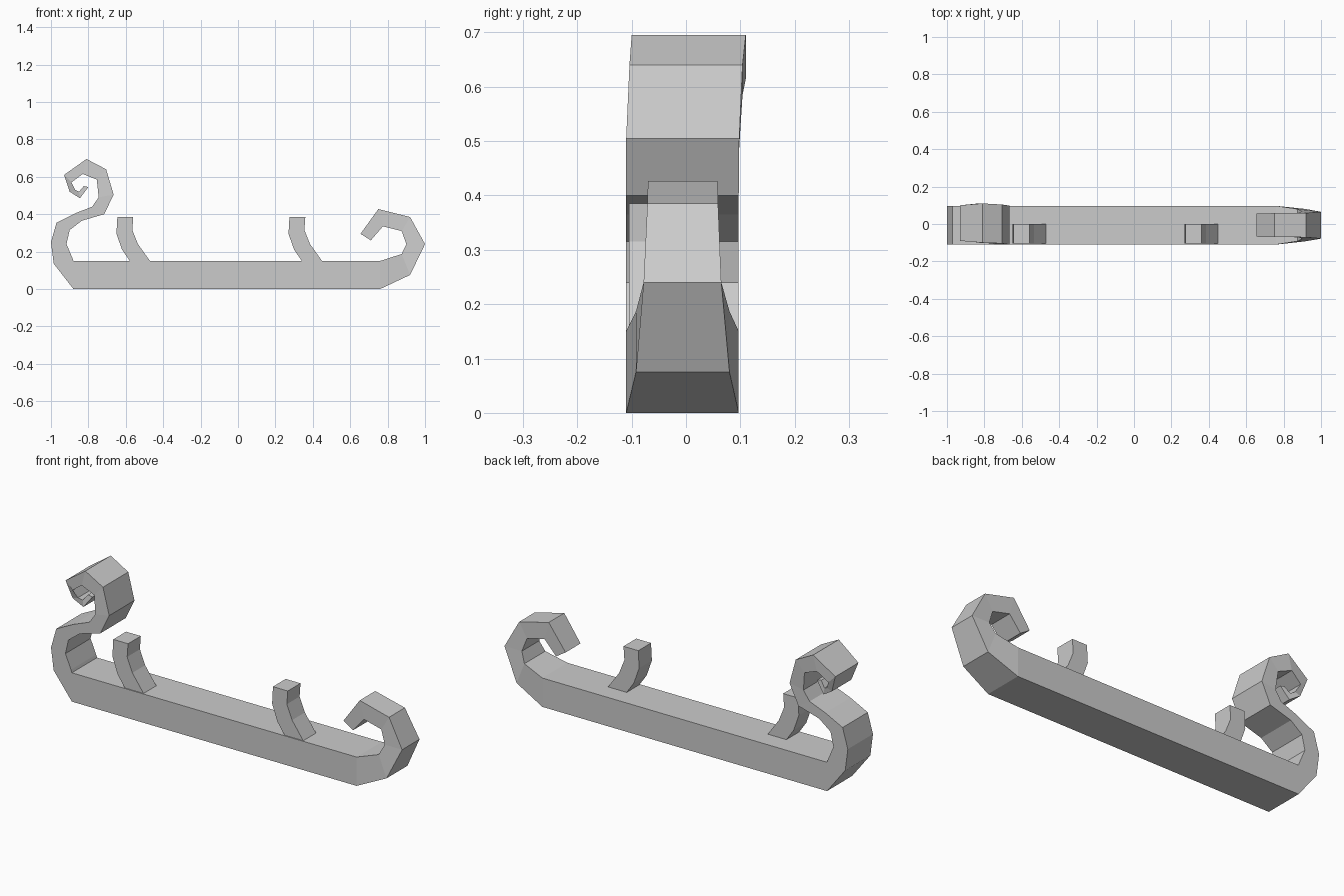
import bpy, bmesh


def ribbon(name, stations):
    """Four-sided bar through stations (x1, z1, x2, z2, y_front, y_back)."""
    bm = bmesh.new()
    rings = [[bm.verts.new(p) for p in ((a, f, b), (c, f, d), (c, k, d), (a, k, b))]
             for a, b, c, d, f, k in stations]
    for r, s in zip(rings, rings[1:]):
        for i in range(4):
            j = (i + 1) % 4
            bm.faces.new((r[i], r[j], s[j], s[i]))
    bm.faces.new(rings[0])
    bm.faces.new(rings[-1][::-1])
    bmesh.ops.recalc_face_normals(bm, faces=bm.faces)
    me = bpy.data.meshes.new(name)
    bm.to_mesh(me)
    bm.free()
    ob = bpy.data.objects.new(name, me)
    bpy.context.collection.objects.link(ob)
    return ob


F, B = -0.11, 0.097  # runner front and back

# Runner: rear spiral, straight bar, tapered front curl
ribbon("sled_runner", [
    (-.825, .55, -.80, .545, -.055, .065),
    (-.85, .52, -.845, .485, -.065, .075),
    (-.87, .53, -.90, .52, -.075, .085),
    (-.89, .57, -.93, .61, -.09, .10),
    (-.83, .615, -.81, .695, -.10, .11),
    (-.755, .585, -.705, .64, -.104, .104),
    (-.745, .49, -.665, .505, F, .098),
    (-.78, .44, -.715, .40, F, B),
    (-.87, .405, -.835, .365, F, B),
    (-.97, .355, -.90, .315, F, B),
    (-1.0, .25, -.917, .24, F, B),
    (-.985, .135, -.885, .165, F, B),
    (-.88, 0, -.88, .15, F, B),
    (.76, 0, .76, .15, F, B),
    (.92, .075, .875, .187, -.092, .08),
    (1.0, .24, .90, .24, -.078, .065),
    (.92, .385, .875, .31, -.071, .059),
    (.75, .427, .775, .335, -.07, .058),
    (.655, .295, .71, .26, -.068, .055),
])

# Two curved posts on the front half of the bar
for name, dx in (("rear_post", 0), ("front_post", .92)):
    ribbon(name, [(a + dx, b, c + dx, d, -.105, 0) for a, b, c, d in (
        (-.575, .145, -.467, .145),
        (-.62, .21, -.535, .24),
        (-.65, .295, -.565, .315),
        (-.645, .385, -.56, .385))])
